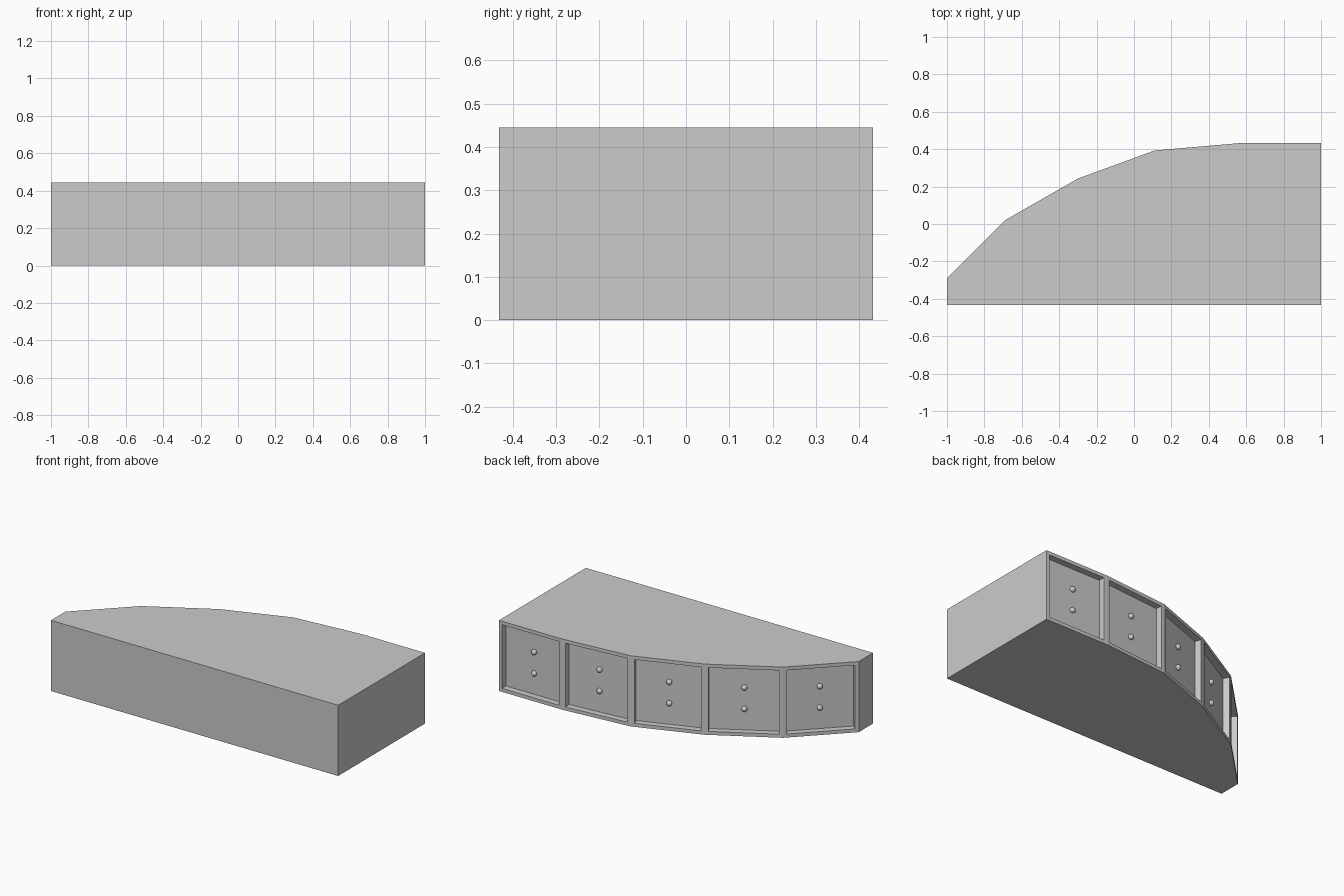
import bpy, bmesh
from mathutils import Vector

HEIGHT = 0.445
cube = bpy.data.objects.get("Cube")
if cube:
    bpy.data.objects.remove(cube, do_unlink=True)

grey = bpy.data.materials.new("plain grey")
grey.use_nodes = True
grey.diffuse_color = (0.6, 0.6, 0.6, 1)
grey.node_tree.nodes["Principled BSDF"].inputs["Base Color"].default_value = (0.6, 0.6, 0.6, 1)


def add_object(name, bm):
    mesh = bpy.data.meshes.new(name)
    bm.to_mesh(mesh)
    bm.free()
    mesh.materials.append(grey)
    obj = bpy.data.objects.new(name, mesh)
    bpy.context.collection.objects.link(obj)
    return obj


# Cabinet body: straight front and sides, faceted curve along the back
curve = [(1, 0.432), (0.56, 0.432), (0.11, 0.393), (-0.30, 0.243), (-0.69, 0.02), (-1, -0.29)]
outline = [(-1, -0.432), (1, -0.432)] + curve
bm = bmesh.new()
base = bm.faces.new([bm.verts.new((x, y, 0)) for x, y in outline])
top = bmesh.ops.extrude_face_region(bm, geom=[base])["geom"]
bmesh.ops.translate(bm, vec=(0, 0, HEIGHT), verts=[v for v in top if isinstance(v, bmesh.types.BMVert)])
bmesh.ops.recalc_face_normals(bm, faces=bm.faces)
bm.normal_update()

# Recessed door panel in every facet of the curve
panels = [f for f in bm.faces if abs(f.normal.z) < 0.1 and f.normal.y > 0.1]
bmesh.ops.inset_individual(bm, faces=panels, thickness=0.022, use_even_offset=True)
panels = bmesh.ops.extrude_discrete_faces(bm, faces=panels)["faces"]
for face in panels:
    bmesh.ops.translate(bm, vec=face.normal * -0.04, verts=face.verts)
add_object("cabinet_body", bm)

# Two round knobs, one above the other, on each panel
for i, (a, b) in enumerate(zip(curve, curve[1:])):
    a, b = Vector((*a, 0)), Vector((*b, 0))
    normal = (b - a).cross(Vector((0, 0, 1))).normalized()
    if normal.y < 0:
        normal.negate()
    for name, side in (("lower", -1), ("upper", 1)):
        centre = (a + b) / 2 - normal * 0.036 + Vector((0, 0, HEIGHT / 2 + side * 0.067))
        bm = bmesh.new()
        bmesh.ops.create_uvsphere(bm, u_segments=16, v_segments=10, radius=0.017)
        bmesh.ops.translate(bm, vec=centre, verts=bm.verts)
        for face in bm.faces:
            face.smooth = True
        add_object(f"{name}_knob_{i + 1}", bm)
